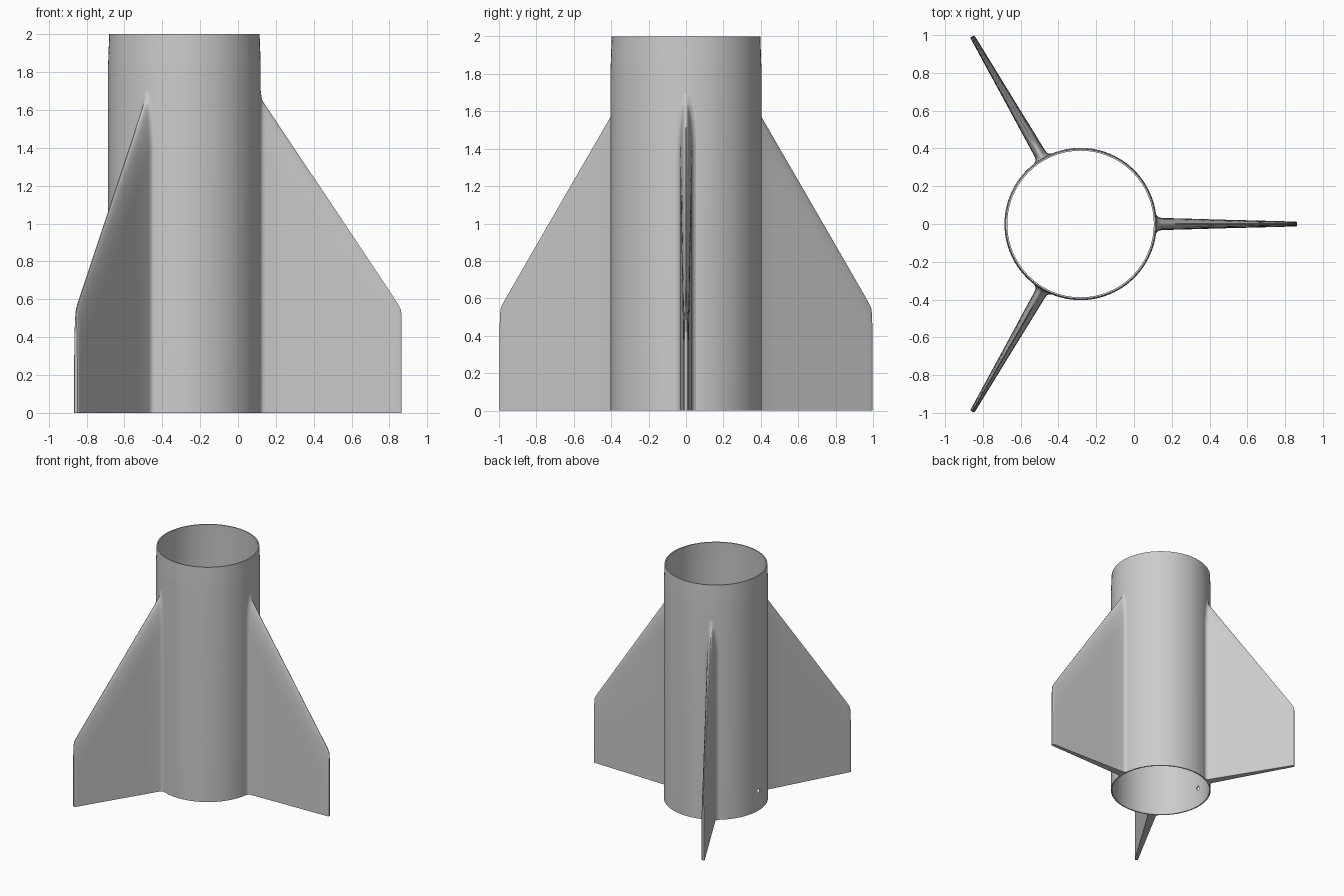
import bpy, bmesh, math
from mathutils import Matrix, Vector

cube = bpy.data.objects.get("Cube")
if cube:
    bpy.data.objects.remove(cube, do_unlink=True)

CENTRE = Vector((-0.283, 0, 0))
grey = bpy.data.materials.new("plain grey")
grey.use_nodes = True
colour = (0.6, 0.6, 0.6, 1)
grey.diffuse_color = colour
grey.node_tree.nodes["Principled BSDF"].inputs["Base Color"].default_value = colour


def make_object(name, bm):
    bmesh.ops.recalc_face_normals(bm, faces=bm.faces)
    mesh = bpy.data.meshes.new(name)
    bm.to_mesh(mesh)
    bm.free()
    mesh.materials.append(grey)
    obj = bpy.data.objects.new(name, mesh)
    bpy.context.collection.objects.link(obj)
    return obj


def activate(obj):
    bpy.ops.object.select_all(action='DESELECT')
    obj.select_set(True)
    bpy.context.view_layer.objects.active = obj


def loft(bm, rings, closed):
    """Join equal rings of vertices with quads."""
    n = len(rings[0])
    pairs = list(zip(rings, rings[1:]))
    if closed:
        pairs.append((rings[-1], rings[0]))
    for a, b in pairs:
        for i in range(n):
            j = (i + 1) % n
            bm.faces.new((a[i], a[j], b[j], b[i]))


# Body tube: thin wall, slightly drawn in at the top
SIDES = 96
profile = [(0.403, 0), (0.403, 1.83), (0.402, 1.87), (0.397, 2),
           (0.388, 2), (0.393, 1.85), (0.393, 0)]
bm = bmesh.new()
rings = [[bm.verts.new(CENTRE + Vector((r * math.cos(a), r * math.sin(a), z)))
          for a in (math.tau * i / SIDES for i in range(SIDES))]
         for r, z in profile]
loft(bm, rings, True)
tube = make_object("body_tube", bm)

# Small hole through the wall opposite the first fin
bm = bmesh.new()
bmesh.ops.create_cone(bm, cap_ends=True, segments=20, radius1=0.018, radius2=0.018, depth=0.1,
                      matrix=Matrix.Translation(CENTRE + Vector((-0.4, 0, 0.165)))
                      @ Matrix.Rotation(math.pi / 2, 4, 'Y'))
cutter = make_object("hole_cutter", bm)
cutter.hide_render = True
cut = tube.modifiers.new("hole", 'BOOLEAN')
cut.object = cutter
cut.operation = 'DIFFERENCE'
cut.solver = 'EXACT'
activate(tube)
bpy.ops.object.modifier_apply(modifier=cut.name)
bpy.data.objects.remove(cutter, do_unlink=True)

# Fin outline: radius, leading edge height, half thickness
STATIONS = [(0.397, 1.72, 0.058), (0.403, 1.70, 0.046), (0.408, 1.66, 0.040),
            (0.416, 1.643, 0.035), (0.43, 1.622, 0.032), (0.55, 1.442, 0.029),
            (0.75, 1.143, 0.023), (0.95, 0.843, 0.018), (1.10, 0.618, 0.014),
            (1.132, 0.568, 0.013), (1.143, 0.545, 0.012), (1.147, 0.515, 0.009)]
NOSE = 0.28   # height over which the leading edge is rounded
STEPS = 8


def make_fin(name, angle):
    bm = bmesh.new()
    turn = Matrix.Translation(CENTRE) @ Matrix.Rotation(angle, 4, 'Z')
    rings = []
    for r, top, half in STATIONS:
        side = [(half, 0)]
        for k in range(STEPS + 1):
            u = 1 - math.cos(math.pi / 2 * (1 - k / STEPS))   # 1 at start, 0 at the edge
            width = half * math.sqrt(max(0, 1 - (1 - u) ** 2))
            side.append((max(width, 0.002), top - NOSE * u))
        outline = side + [(-y, z) for y, z in reversed(side)]
        rings.append([bm.verts.new(turn @ Vector((r, y, z))) for y, z in outline])
    loft(bm, rings, False)
    bm.faces.new(rings[0])
    bm.faces.new(rings[-1])
    return make_object(name, bm)


# Three fins spaced evenly around the tube
parts = [tube] + [make_fin(f"{side}_fin", math.tau * i / 3)
                  for i, side in enumerate(("left", "rear", "front"))]

for part in parts:
    activate(part)
    bpy.ops.object.shade_smooth_by_angle(angle=math.radians(35))
